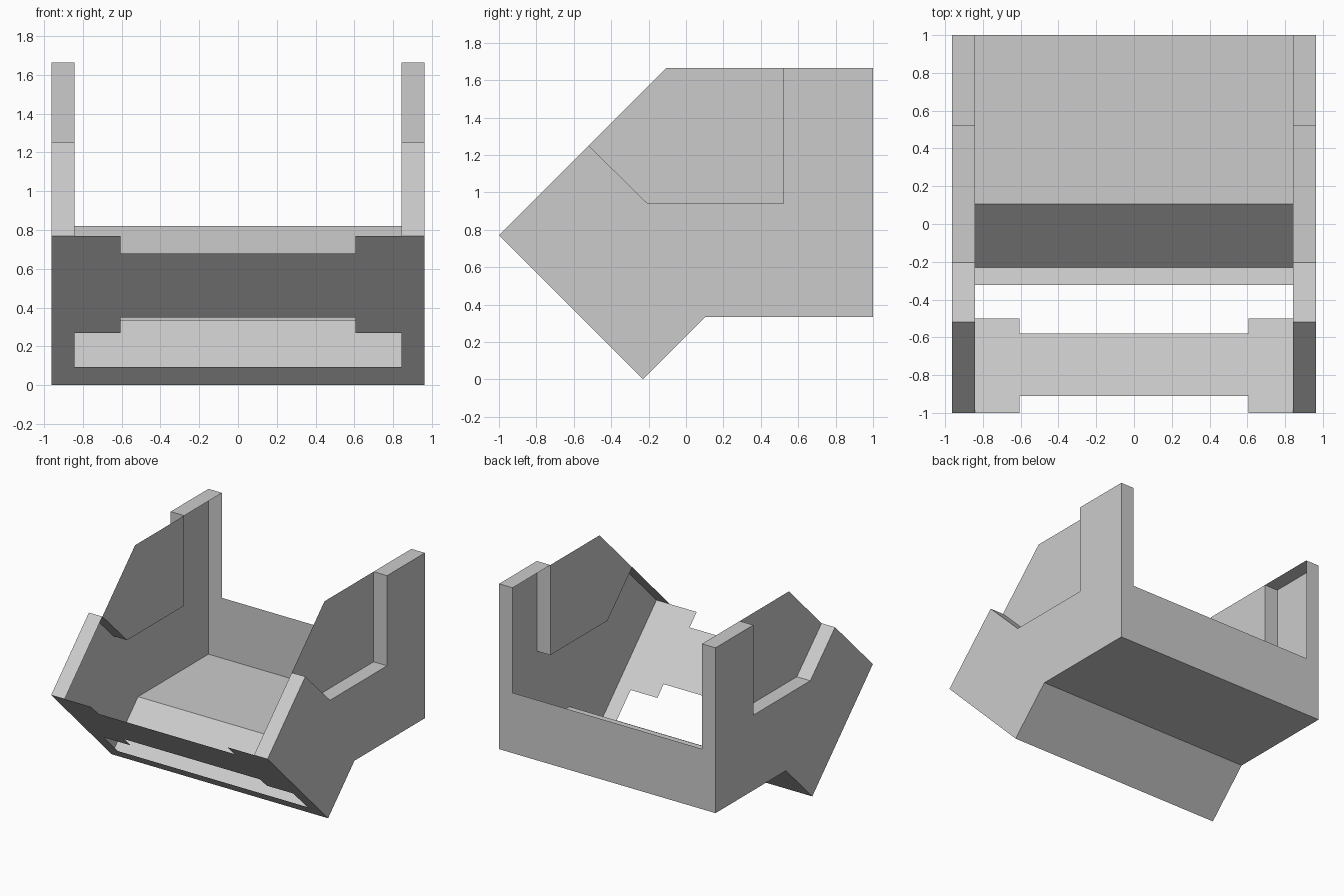
import bpy, bmesh
from mathutils import Vector

if "Cube" in bpy.data.objects:
    bpy.data.objects.remove(bpy.data.objects["Cube"])

XO, XI, XC = 0.963, 0.843, 0.605   # outer wall, inset panel, centre notch half-widths

# side profile points as (y, z)
NOSE, KEEL, STEP, REAR = (-1, 0.77), (-0.23, 0), (0.105, 0.335), (1, 0.335)
TOP, CREST = (1, 1.665), (-0.105, 1.665)
NOTCH = [(-0.52, 1.25), (-0.205, 0.94), (0.52, 0.94), (0.52, 1.665)]


def make(name, faces):
    """Sheet object from (points, outward direction) pairs."""
    bm = bmesh.new()
    for pts, out in faces:
        f = bm.faces.new([bm.verts.new(p) for p in pts])
        f.normal_update()
        if f.normal.dot(Vector(out)) < 0:
            f.normal_flip()
    bmesh.ops.remove_doubles(bm, verts=bm.verts, dist=1e-5)
    me = bpy.data.meshes.new(name)
    bm.to_mesh(me)
    bm.free()
    ob = bpy.data.objects.new(name, me)
    bpy.context.collection.objects.link(ob)
    return ob


def strip(a, b, x0, x1, out):
    """Rectangle spanning x0..x1 between two profile points."""
    return ([(x0, *a), (x1, *a), (x1, *b), (x0, *b)], out)


def plate(outline, y_of_z, out):
    """Flat plate from an (x, z) outline lying on y = y_of_z(z)."""
    return ([(x, y_of_z(z), z) for x, z in outline], out)


for s, side in ((1, "right"), (-1, "left")):
    xo, xi = s * XO, s * XI
    # outer wall with the notch left open
    outline = [NOSE, KEEL, STEP, REAR, TOP] + NOTCH[::-1]
    make(side + "_wall", [([(xo, *p) for p in outline], (s, 0, 0))])
    # inset panel closing the notch
    make(side + "_inset_panel", [([(xi, *p) for p in NOTCH + [CREST]], (s, 0, 0))])
    # wall rims and notch ledges
    make(side + "_rim", [
        strip(NOSE, NOTCH[0], xi, xo, (0, -1, 1)),
        strip(NOTCH[0], NOTCH[1], xi, xo, (0, 1, 1)),
        strip(NOTCH[1], NOTCH[2], xi, xo, (0, 0, 1)),
        strip(NOTCH[2], NOTCH[3], xi, xo, (0, -1, 0)),
        strip(NOTCH[3], TOP, xi, xo, (0, 0, 1))])

# floor and sloping underside
make("floor", [strip(STEP, REAR, -XO, XO, (0, 0, -1))])
make("sloped_underside", [strip(KEEL, STEP, -XO, XO, (0, 1, -1))])

# U-shaped back plate
back = [(-XO, 0.335), (XO, 0.335), (XO, 1.665), (XI, 1.665),
        (XI, 0.82), (-XI, 0.82), (-XI, 1.665), (-XO, 1.665)]
make("back_plate", [plate(back, lambda z: 1.0, (0, 1, 0))])

# slanted front plate: stepped bar, side bars and lower lip around an opening
slant = lambda z: -0.23 - z
bar = [(-XI, 0.27), (-XC, 0.27), (-XC, 0.35), (XC, 0.35), (XC, 0.27), (XI, 0.27),
       (XI, 0.77), (XC, 0.77), (XC, 0.68), (-XC, 0.68), (-XC, 0.77), (-XI, 0.77)]
parts = [bar, [(-XI, 0), (XI, 0), (XI, 0.093), (-XI, 0.093)]]
for s in (1, -1):
    parts.append([(s * XI, 0), (s * XO, 0), (s * XO, 0.77), (s * XI, 0.77),
                  (s * XI, 0.27), (s * XI, 0.093)])
make("front_plate", [plate(p, slant, (0, -1, -1)) for p in parts])
